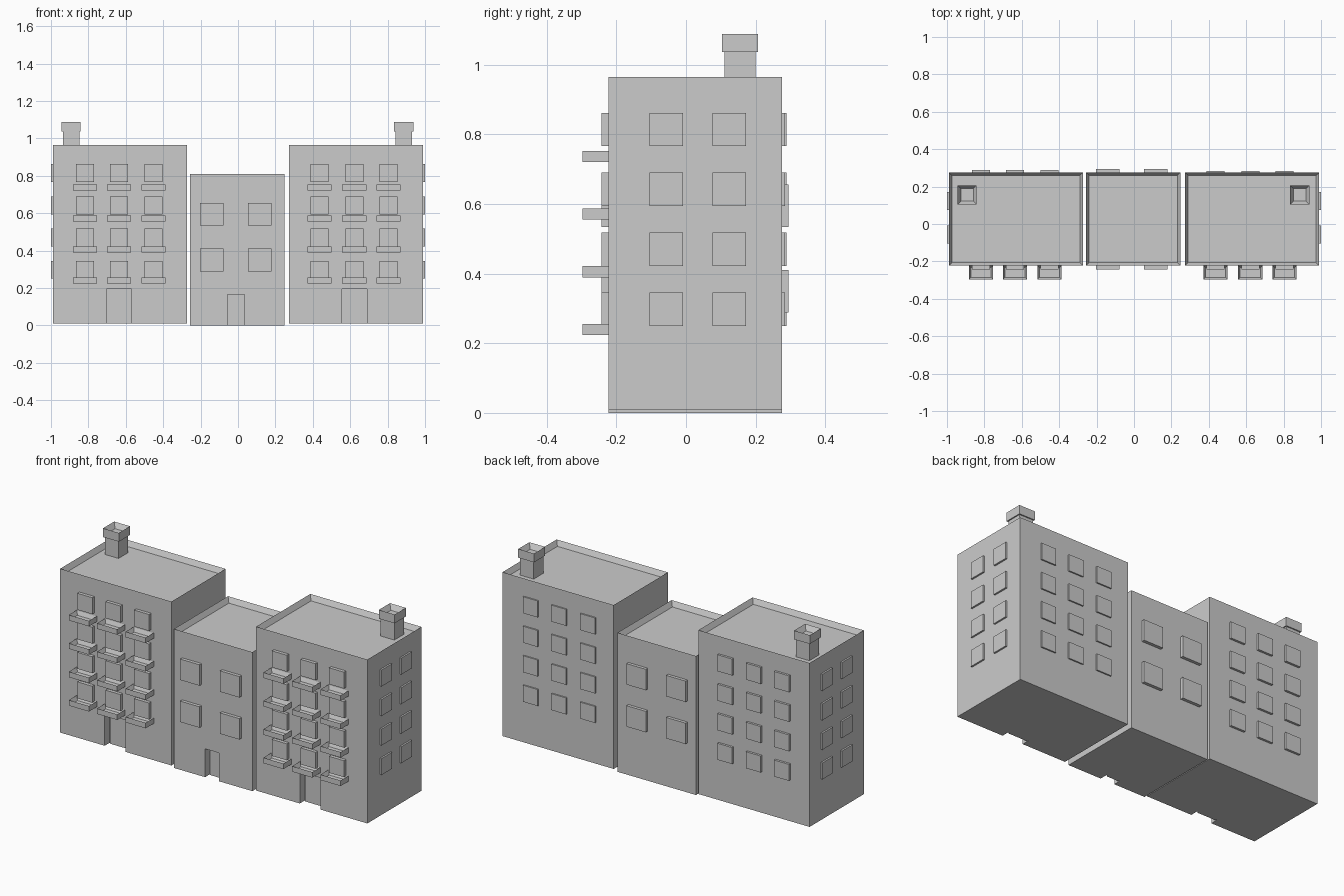
import bpy
import bmesh
from mathutils import Vector

old = bpy.data.objects.get("Cube")
if old:
    bpy.data.objects.remove(old, do_unlink=True)

GREY = (0.6, 0.6, 0.6, 1.0)
plaster = bpy.data.materials.new("grey plaster")
plaster.use_nodes = True
plaster.diffuse_color = GREY
plaster.node_tree.nodes["Principled BSDF"].inputs["Base Color"].default_value = GREY


def box(name, x, y, z, rim=0, depth=0):
    """Box from (min, max) ranges; rim and depth sink a tray into its top."""
    bm = bmesh.new()
    bmesh.ops.create_cube(bm, size=1)
    ranges = (x, y, z)
    for v in bm.verts:
        v.co = Vector([r[1] if c > 0 else r[0] for c, r in zip(v.co, ranges)])
    if rim:
        bm.normal_update()
        top = max(bm.faces, key=lambda f: f.calc_center_median().z)
        bmesh.ops.inset_region(bm, faces=[top], thickness=rim, use_even_offset=True)
        bmesh.ops.translate(bm, verts=top.verts, vec=(0, 0, -depth))
    mesh = bpy.data.meshes.new(name)
    bm.to_mesh(mesh)
    bm.free()
    mesh.materials.append(plaster)
    obj = bpy.data.objects.new(name, mesh)
    bpy.context.collection.objects.link(obj)
    return obj


def around(centre, half):
    return (centre - half, centre + half)


FRONT, BACK = -0.223, 0.276
RECESS = 0.045


def building(name, x, z, door_x, door_top):
    """Block with a roof parapet and a recessed doorway."""
    body = box(name + "_walls", x, (FRONT, BACK), z, rim=0.016, depth=0.03)
    cutter = box(name + "_door_cutter", door_x, (FRONT - 0.1, FRONT + RECESS),
                 (z[0] - 0.1, door_top))
    cutter.hide_render = True
    mod = body.modifiers.new("doorway", 'BOOLEAN')
    mod.operation = 'DIFFERENCE'
    mod.solver = 'EXACT'
    mod.object = cutter
    bpy.context.view_layer.objects.active = body
    bpy.ops.object.modifier_apply(modifier=mod.name)
    bpy.data.objects.remove(cutter, do_unlink=True)
    # door leaf at the back of the recess
    box(name + "_door", (door_x[0] + 0.007, door_x[1] - 0.01),
        (FRONT + RECESS - 0.008, FRONT + RECESS + 0.005), (z[0], door_top - 0.006))


def tall_building(name, x, columns, side_x, back_out, chimney_x):
    mid_column = columns[1]
    building(name, x, (0.01, 0.965), around(mid_column, 0.067), 0.195)
    for row in range(4):
        z = around(0.298 + row * 0.172, 0.048)
        balcony_z = around(0.24 + row * 0.1655, 0.016)
        # front and back windows, with a balcony under each front one
        for cx in columns:
            wx = around(cx, 0.048)
            box(name + "_front_window", wx, (-0.242, FRONT + 0.01), z)
            box(name + "_back_window", wx, (BACK - 0.01, back_out), z)
            box(name + "_balcony", around(cx, 0.065), (-0.297, FRONT + 0.001),
                balcony_z, rim=0.011, depth=0.024)
        # windows in the outer side wall
        for cy in (-0.057, 0.124):
            box(name + "_side_window", side_x, around(cy, 0.048), z)
    # chimney with a hollow cap
    box(name + "_chimney", around(chimney_x, 0.044), (0.111, 0.2), (0.93, 1.04))
    box(name + "_chimney_cap", around(chimney_x, 0.051), (0.104, 0.207),
        (1.037, 1.088), rim=0.018, depth=0.03)


tall_building("left_block", (-0.99, -0.273), (-0.818, -0.636, -0.452),
              (-1.0, -0.98), 0.289, -0.892)
tall_building("right_block", (0.273, 0.99), (0.436, 0.622, 0.805),
              (0.98, 1.0), 0.284, 0.886)

# lower building in the middle with larger windows
building("middle_block", (-0.257, 0.249), (0.0, 0.81), (-0.056, 0.035), 0.165)
for cz in (0.35, 0.595):
    for cx in (-0.141, 0.116):
        wx, wz = around(cx, 0.0625), around(cz, 0.061)
        box("middle_block_front_window", wx, (-0.242, FRONT + 0.01), wz)
        box("middle_block_back_window", wx, (BACK - 0.01, 0.294), wz)
